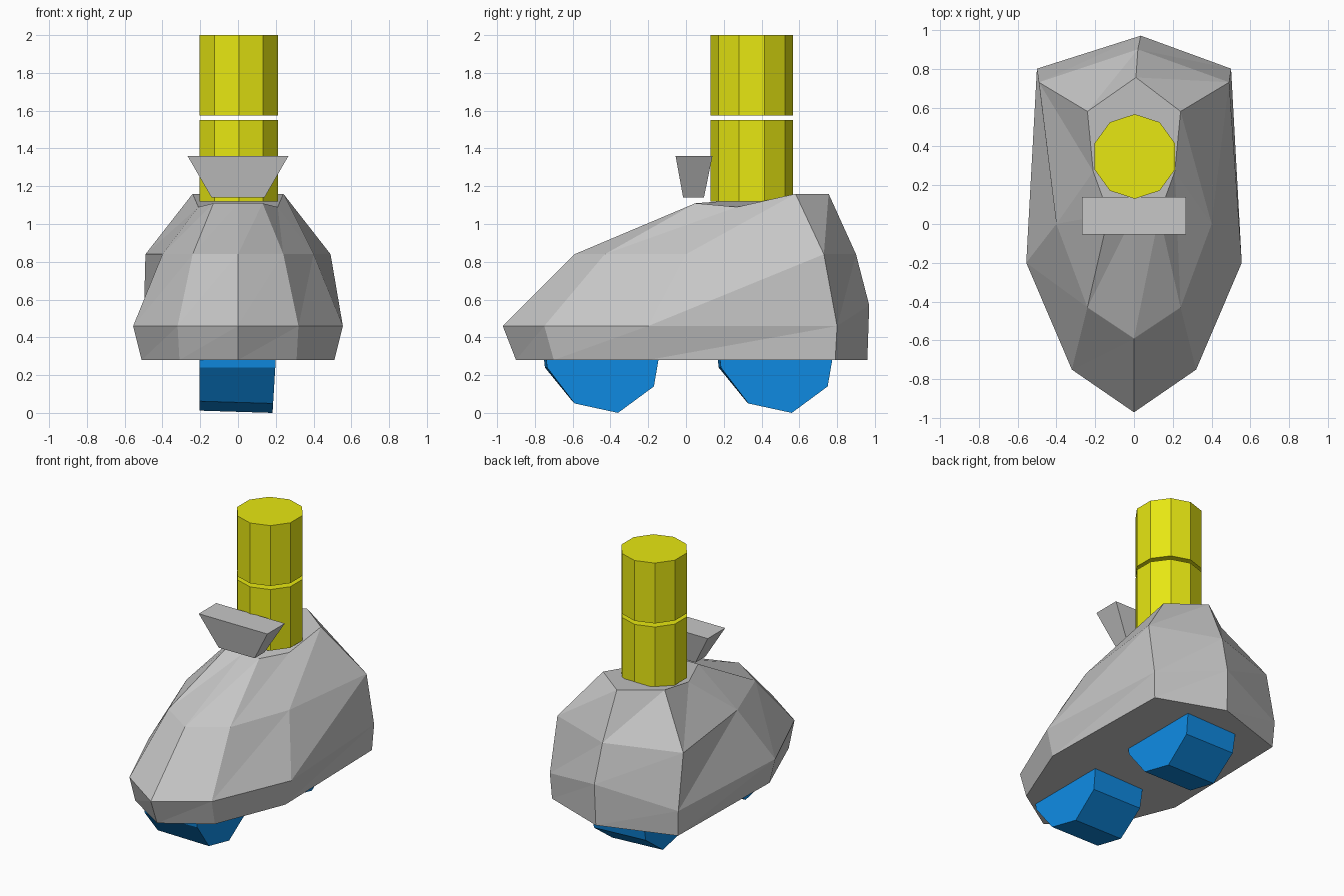
import bpy, bmesh, math

if "Cube" in bpy.data.objects:
    bpy.data.objects.remove(bpy.data.objects["Cube"])


def material(name, color):
    m = bpy.data.materials.new(name)
    m.diffuse_color = (*color, 1)
    m.use_nodes = True
    m.node_tree.nodes["Principled BSDF"].inputs["Base Color"].default_value = m.diffuse_color
    return m


GREY = material("grey", (0.57, 0.57, 0.57))
YELLOW = material("yellow", (0.8, 0.8, 0.006))
BLUE = material("blue", (0.005, 0.27, 0.8))


def loft(name, rings, mat, triangles=False):
    """Skin a stack of equal-length point rings and cap both ends."""
    bm = bmesh.new()
    rows = [[bm.verts.new(p) for p in ring] for ring in rings]
    n = len(rows[0])
    for low, high in zip(rows, rows[1:]):
        for j in range(n):
            k = (j + 1) % n
            if triangles:
                bm.faces.new((low[j], low[k], high[k]))
                bm.faces.new((low[j], high[k], high[j]))
            else:
                bm.faces.new((low[j], low[k], high[k], high[j]))
    bm.faces.new(rows[0][::-1])
    bm.faces.new(rows[-1])
    bmesh.ops.recalc_face_normals(bm, faces=bm.faces)
    mesh = bpy.data.meshes.new(name)
    bm.to_mesh(mesh)
    bm.free()
    mesh.materials.append(mat)
    ob = bpy.data.objects.new(name, mesh)
    bpy.context.collection.objects.link(ob)
    return ob


def body_ring(front, right, back):
    """Front point, right side points, back point, then the mirrored left side."""
    return [front] + right + [back] + [(-x, y, z) for x, y, z in reversed(right)]


# faceted body: bottom, widest, shoulder and top rings
loft("body", [
    body_ring((0, -0.90, 0.28),
              [(0.31, -0.70, 0.28), (0.51, -0.20, 0.28), (0.49, 0.79, 0.28)], (0.03, 0.96, 0.28)),
    body_ring((0, -0.97, 0.46),
              [(0.32, -0.75, 0.46), (0.555, -0.20, 0.46), (0.50, 0.80, 0.46)], (0.035, 0.97, 0.57)),
    body_ring((0, -0.59, 0.84),
              [(0.24, -0.43, 0.84), (0.40, 0.0, 0.84), (0.49, 0.73, 0.84)], (0.02, 0.90, 0.84)),
    body_ring((0, 0.05, 1.11),
              [(0.13, 0.05, 1.11), (0.21, 0.27, 1.09), (0.24, 0.58, 1.16)], (0.01, 0.755, 1.16)),
], GREY, triangles=True)


# ten-sided post in two pieces with a thin gap
def post_ring(z):
    return [(0.004 + 0.218 * math.sin(i * math.tau / 10),
             0.348 - 0.218 * math.cos(i * math.tau / 10), z) for i in range(10)]


for name, z0, z1 in (("lower_post", 1.12, 1.55), ("upper_post", 1.575, 2.0)):
    loft(name, [post_ring(z0), post_ring(z1)], YELLOW)


# flared block in front of the post
def rect(x, y0, y1, z):
    return [(-x, y0, z), (x, y0, z), (x, y1, z), (-x, y1, z)]


loft("flared_block", [rect(0.14, -0.015, 0.095, 1.14), rect(0.267, -0.055, 0.14, 1.36)], GREY)

# feet: side profile stretched across x, slightly skewed
profile = [(-0.74, 0.285), (-0.735, 0.24), (-0.59, 0.05), (-0.36, 0.0), (-0.17, 0.14), (-0.145, 0.285)]
for name, shift in (("front_foot", 0), ("back_foot", 0.92)):
    loft(name, [
        [(-0.203, y + shift - 0.012, z + (0.012 if z < 0.2 else 0)) for y, z in profile],
        [(0.2 - 0.06 * (0.285 - z), y + shift, z) for y, z in profile],
    ], BLUE)
